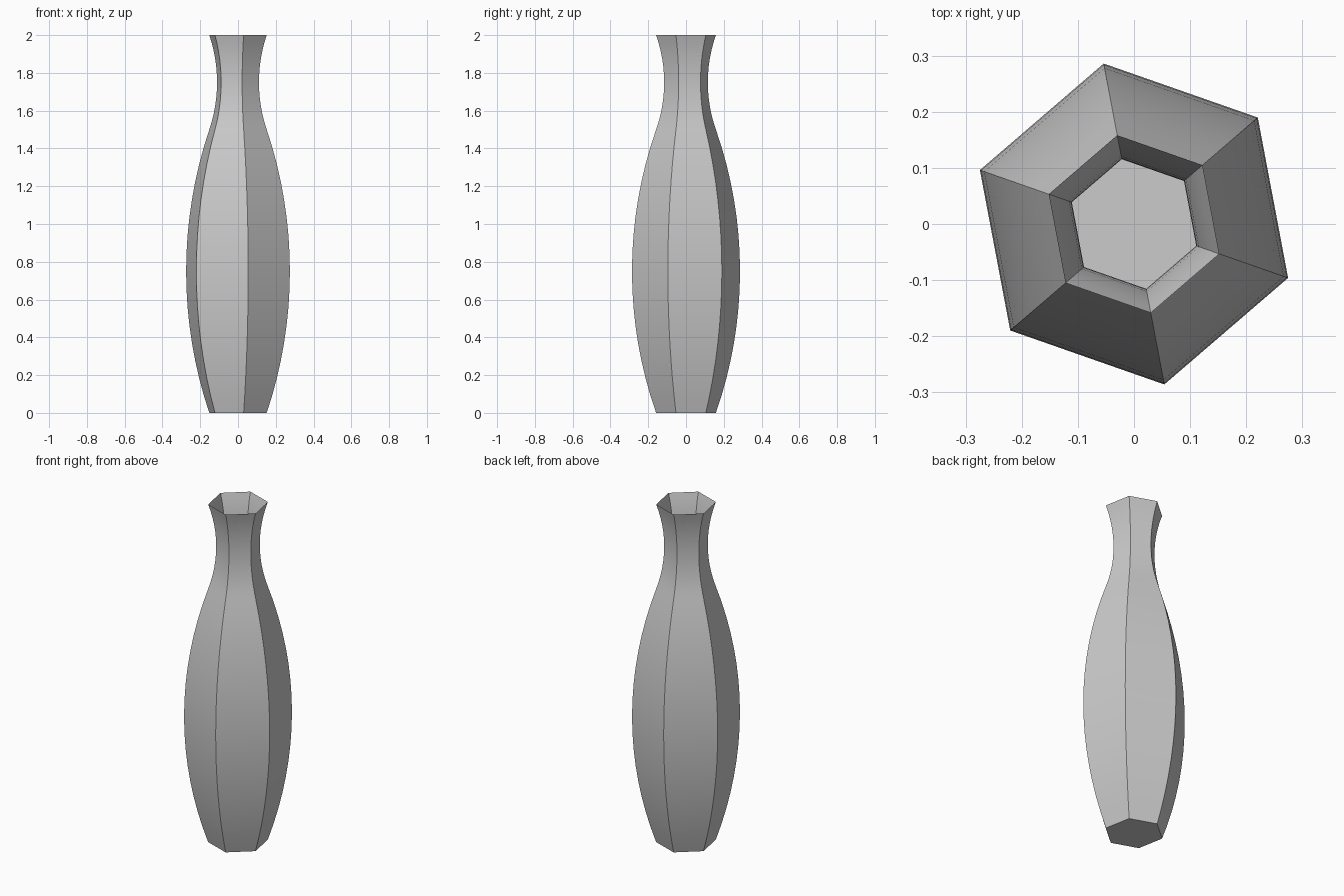
import bpy, bmesh, math

if "Cube" in bpy.data.objects:
    bpy.data.objects.remove(bpy.data.objects["Cube"], do_unlink=True)

SIDES = 6
TURN = math.radians(-19.3)
END_RADIUS = 0.161


def arc(z0, z1, bulge, steps):
    """Circular arc between two heights, bulging out (+) or in (-)."""
    half, mid = (z1 - z0) / 2, (z0 + z1) / 2
    depth = abs(bulge)
    big = (half ** 2 + depth ** 2) / (2 * depth)
    sweep = math.asin(half / big)
    points = []
    for i in range(steps + 1):
        a = sweep * (2 * i / steps - 1)
        offset = math.copysign(big * math.cos(a) - big + depth, bulge)
        points.append((END_RADIUS + offset, mid + big * math.sin(a)))
    return points


# Grey glaze
grey = bpy.data.materials.new("light grey")
grey.use_nodes = True
grey.diffuse_color = (0.6, 0.6, 0.6, 1)
grey.node_tree.nodes["Principled BSDF"].inputs["Base Color"].default_value = (0.6, 0.6, 0.6, 1)

# Profile: swelling body, then a pinched neck with a flared lip
profile = arc(0, 1.5, 0.130, 16) + arc(1.5, 2, -0.0435, 12)[1:]

# Thin six-sided shell, open at the top, closed by a flat base
bm = bmesh.new()
rings = []
for radius, z in profile:
    angles = [TURN + math.tau * k / SIDES for k in range(SIDES)]
    rings.append([bm.verts.new((radius * math.cos(a), radius * math.sin(a), z)) for a in angles])
for low, high in zip(rings, rings[1:]):
    for k in range(SIDES):
        n = (k + 1) % SIDES
        bm.faces.new((low[k], low[n], high[n], high[k]))
bm.faces.new(rings[0][::-1])

mesh = bpy.data.meshes.new("vase_body")
bm.to_mesh(mesh)
bm.free()
mesh.materials.append(grey)
vase = bpy.data.objects.new("vase_body", mesh)
bpy.context.collection.objects.link(vase)

# Smooth along the height, crisp at the six corners and the base
bpy.ops.object.select_all(action="DESELECT")
vase.select_set(True)
bpy.context.view_layer.objects.active = vase
bpy.ops.object.shade_smooth_by_angle(angle=math.radians(30))
